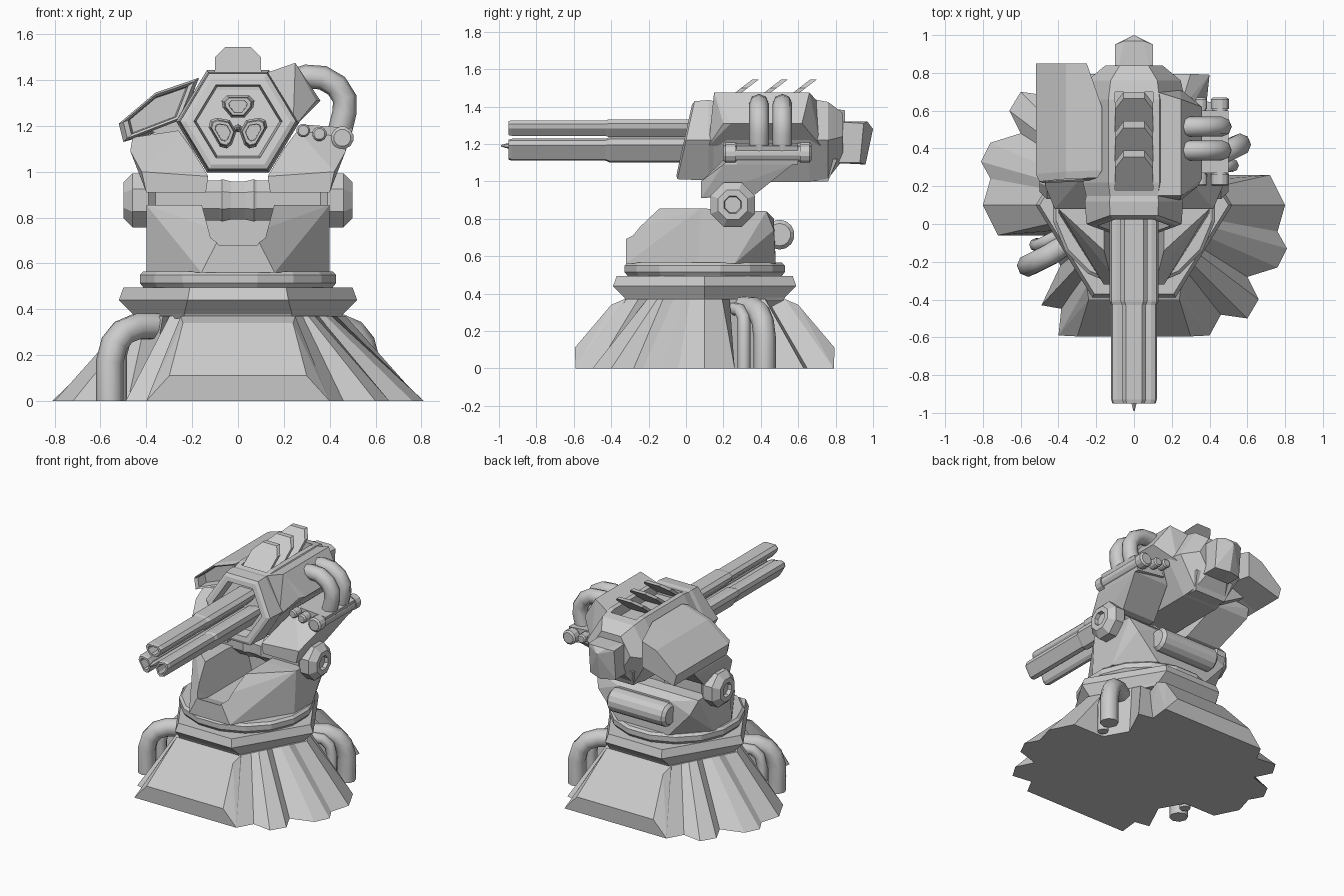
import bpy, bmesh
from math import sin, cos, pi, radians
from mathutils import Vector

if "Cube" in bpy.data.objects:
    bpy.data.objects.remove(bpy.data.objects["Cube"])


def finish(name, bm):
    bmesh.ops.recalc_face_normals(bm, faces=bm.faces)
    me = bpy.data.meshes.new(name)
    bm.to_mesh(me)
    bm.free()
    ob = bpy.data.objects.new(name, me)
    bpy.context.collection.objects.link(ob)
    return ob


def sym(pts):
    return pts + [(-x, y, z) for x, y, z in pts]


def hull(name, pts):
    bm = bmesh.new()
    for p in pts:
        bm.verts.new(p)
    r = bmesh.ops.convex_hull(bm, input=bm.verts)
    junk = {v for v in r["geom_interior"] + r["geom_unused"] if isinstance(v, bmesh.types.BMVert)}
    bmesh.ops.delete(bm, geom=list(junk), context='VERTS')
    bmesh.ops.dissolve_limit(bm, angle_limit=radians(1), verts=bm.verts, edges=bm.edges)
    return finish(name, bm)


def loft(name, rings):
    bm = bmesh.new()
    rows = [[bm.verts.new(p) for p in ring] for ring in rings]
    n = len(rows[0])
    for a, b in zip(rows, rows[1:]):
        for i in range(n):
            j = (i + 1) % n
            bm.faces.new((a[i], a[j], b[j], b[i]))
    bm.faces.new(rows[0])
    bm.faces.new(rows[-1])
    return finish(name, bm)


def lathe(name, axis, centre, profile, n):
    # profile: (distance along axis, radius)
    rings = []
    for t, r in profile:
        ring = []
        for i in range(n):
            a = 2 * pi * (i + .5) / n
            c, s = r * cos(a), r * sin(a)
            off = {'x': (t, c, s), 'y': (c, t, s), 'z': (c, s, t)}[axis]
            ring.append(Vector(centre) + Vector(off))
        rings.append(ring)
    return loft(name, rings)


def tube(name, pts, r):
    cu = bpy.data.curves.new(name, 'CURVE')
    cu.dimensions = '3D'
    cu.bevel_depth = r
    cu.bevel_resolution = 2
    cu.use_fill_caps = True
    sp = cu.splines.new('POLY')
    sp.points.add(len(pts) - 1)
    for p, co in zip(sp.points, pts):
        p.co = (*co, 1)
    ob = bpy.data.objects.new(name, cu)
    bpy.context.collection.objects.link(ob)
    return ob


def cut(ob, cutter):
    m = ob.modifiers.new("cut", 'BOOLEAN')
    m.operation = 'DIFFERENCE'
    m.object = cutter
    m.solver = 'EXACT'
    cutter.hide_render = True
    cutter.hide_set(True)


CY = 0.1  # centre of the base in y


def turn(p):
    return (-p[0], 2 * CY - p[1], *p[2:])


def plan_hex(hx, hy, k, z):
    return [(x, CY + y, z) for x, y in [(hx, 0), (k, hy), (-k, hy), (-hx, 0), (-k, -hy), (k, -hy)]]


# Ribbed base skirt, two-fold symmetric, narrowing to a hexagon
half = [(.4, -.59), (.46, -.48), (.6, -.5), (.66, -.4), (.6, -.28), (.76, -.23), (.81, -.13),
        (.76, -.04), (.8, .1), (.72, .26), (.48, .26), (.39, .42), (.49, .63)]
foot = half + [turn(p) for p in half]


def to_hex(x, y):
    y -= CY
    m = max(abs(y) / .43, abs(x) / .47 + abs(y) * 1.13)
    return (x / m, CY + y / m, .37)


loft("base_skirt", [[(x, y, 0) for x, y in foot], [to_hex(*p) for p in foot]])

# Front and back raised panels, and the bent hoses beside the skirt
panel = sym([(.4, -.59, 0), (.3, -.595, .11), (.24, -.4, .34), (.25, -.33, .37), (.38, -.4, 0), (.25, -.2, .3)])
hose = [(.56, .42, 0), (.56, .42, .17), (.54, .41, .25), (.5, .39, .3), (.44, .36, .325), (.32, .28, .325)]
thin = [(.52, .31, 0), (.52, .31, .2), (.5, .31, .27), (.46, .29, .31), (.38, .25, .32)]
for side, f in (("front", lambda p: p), ("back", turn)):
    hull(side + "_panel", [f(p) for p in panel])
    tube(side + "_hose", [turn(f(p)) for p in hose], .06)
    tube(side + "_thin_hose", [turn(f(p)) for p in thin], .035)

# Flared hexagonal collar and turntable ring
loft("collar", [plan_hex(.45, .42, .23, .36), plan_hex(.46, .43, .235, .38), plan_hex(.52, .49, .22, .44),
                plan_hex(.5, .47, .21, .495)])
lathe("turntable_ring", 'z', (0, CY, 0), [(.48, .41), (.5, .425), (.515, .437), (.55, .437), (.565, .42)], 16)

# Turret pedestal with V slot
pedestal = hull("pedestal", sym([
    (.16, -.32, .56), (.07, -.32, .735), (.16, -.14, .855), (.4, .08, .855), (.4, .06, .56),
    (.4, .26, .56), (.4, .43, .84), (.36, .47, .74), (.2, .48, .56), (.2, .47, .8)]))
cut(pedestal, hull("slot_cutter", sym([(.06, -.5, .74), (.17, -.5, .9), (.1, -.2, .64), (.1, .3, .64), (.17, .3, .9)])))
lathe("rear_cylinder", 'x', (0, .5, .715), [(-.23, .06), (-.21, .08), (.21, .08), (.23, .06)], 14)

# Trunnion axle with dished octagonal end hubs
end = [(.03, .09), (.07, .1), (.08, .095), (.36, .095), (.39, .128), (.46, .128), (.5, .085), (.5, .05), (.475, .045)]
lathe("trunnion", 'x', (0, .25, .875), [(-t, r) for t, r in reversed(end)] + end, 8)

# Yoke arms leaning outward
for s, side in ((1, "right"), (-1, "left")):
    arm = [(.14, .08, .91), (.4, .08, .91), (.13, .08, .98), (.42, .08, 1.0), (.14, .37, .93), (.4, .37, .93),
           (.2, .2, 1.1), (.47, .2, 1.09), (.26, .27, 1.18), (.46, .27, 1.15),
           (.2, .57, 1.09), (.47, .57, 1.09), (.26, .6, 1.18), (.46, .6, 1.15)]
    hull(side + "_yoke_arm", [(s * x, y, z) for x, y, z in arm])

# Canister rack on the right
hull("canister_rack", [(x, y, z) for y in (.27, .6) for x, z in ((.25, 1.12), (.47, 1.09), (.5, 1.19), (.3, 1.205))])
for i, (x, z, r) in enumerate(((.285, 1.18, .03), (.355, 1.165, .032), (.455, 1.148, .05))):
    lathe(f"canister_{i}", 'y', (x, 0, z),
          [(.2, r * .75), (.21, r), (.265, r), (.265, r * .85), (.61, r * .85), (.61, r), (.66, r), (.67, r * .75)], 12)


# Hexagonal gun housing
def hexagon(s, y, slope=0.0, zc=1.22):
    q = [(.26, 0), (.13, .215), (-.13, .215), (-.26, 0), (-.13, -.215), (.13, -.215)]
    return [(x * s, y + slope * z * s, zc + z * s) for x, z in q]


body = loft("gun_housing", [hexagon(.93, .1), hexagon(1.04, .22), hexagon(1.04, .66), hexagon(.95, .76),
                            hexagon(.58, .84, 0, 1.24)])
cut(body, hull("vent_cutter", sym([(.1, y, z) for y in (.18, .7) for z in (1.37, 1.6)])))
loft("front_collar", [hexagon(.95, .17), hexagon(1, .12), hexagon(.97, 0, .22), hexagon(.88, -.01, .22),
                      hexagon(.74, -.01, .22), hexagon(.7, .07, .22)])
hull("housing_keel", sym([(.12, .62, 1.03), (.12, .66, 1.0), (.12, .76, 1.0), (.15, .81, 1.12), (.15, .6, 1.12)]))
hull("right_cheek", [(.12, .15, 1.43), (.25, .15, 1.475), (.34, .2, 1.31), (.24, .12, 1.19),
                     (.12, .7, 1.43), (.25, .66, 1.475), (.36, .62, 1.31), (.24, .72, 1.19), (.36, .24, 1.31)])

# Rear counterweight with a pointed back
hull("counterweight", sym([(.1, .76, 1.32), (.1, .76, 1.1), (.1, .95, 1.31), (.1, .93, 1.1), (0, 1.0, 1.28),
                           (0, .96, 1.09), (.05, .97, 1.32)]))

# Slanted cooling fins on top
for i in range(3):
    y0 = .27 + .155 * i
    fin = [(x, y0 + (z - 1.48) * 1.3 + d, z) for d in (0, .035)
           for x, z in ((.1, 1.38), (.1, 1.5), (.055, 1.545))]
    hull(f"cooling_fin_{i}", sym(fin))

# Two looping coolant pipes on the right
for i, y in enumerate((.39, .515)):
    tube(f"coolant_pipe_{i}", [(.2, y, 1.38), (.3, y, 1.415), (.37, y, 1.41), (.43, y, 1.375), (.465, y, 1.32),
                               (.465, y, 1.26), (.44, y, 1.16)], .053)

# Left weapon pod with recessed front
sec = [(-.17, 1.41), (-.36, 1.345), (-.52, 1.21), (-.5, 1.13), (-.24, 1.23)]
mid = Vector((-.36, 1.265))


def pod(y, s, tilt=0.0):
    return [(mid.x + (x - mid.x) * s, y + tilt * (z - mid.y), mid.y + (z - mid.y) * s) for x, z in sec]


loft("side_pod", [pod(.3, .7), pod(.24, .75, .1), pod(.23, .88, .1), pod(.27, 1, .1), pod(.62, 1),
                  [(min(x, -.25), .85, z - .03 * (x > -.3)) for x, y, z in pod(.85, 1)]])
hull("pod_mount", [(x, y, z) for y in (.3, .65) for x, z in ((-.1, 1.38), (-.25, 1.33), (-.4, 1.19), (-.2, 1.08))])

# Three shield-section barrels around a thin core
shape = [(.115, -.044), (.115, .044), (.095, .064), (.07, .06), (.03, .026), (.03, -.026), (.07, -.06), (.095, -.064)]
for k in range(3):
    a = pi / 2 + k * 2 * pi / 3

    def ring(y, s):
        out = []
        for r, t in shape:
            r, t = .075 + (r - .075) * s, t * s
            out.append((r * cos(a) - t * sin(a), y, 1.212 + r * sin(a) + t * cos(a)))
        return out
    loft(f"barrel_{k}", [ring(.1, 1.12), ring(-.41, 1.12), ring(-.43, .98), ring(-.93, .98), ring(-.95, .88),
                         ring(-.95, .62), ring(-.8, .58)])
lathe("barrel_core", 'y', (0, 0, 1.19), [(-.99, .004), (-.94, .018), (.08, .018)], 6)
